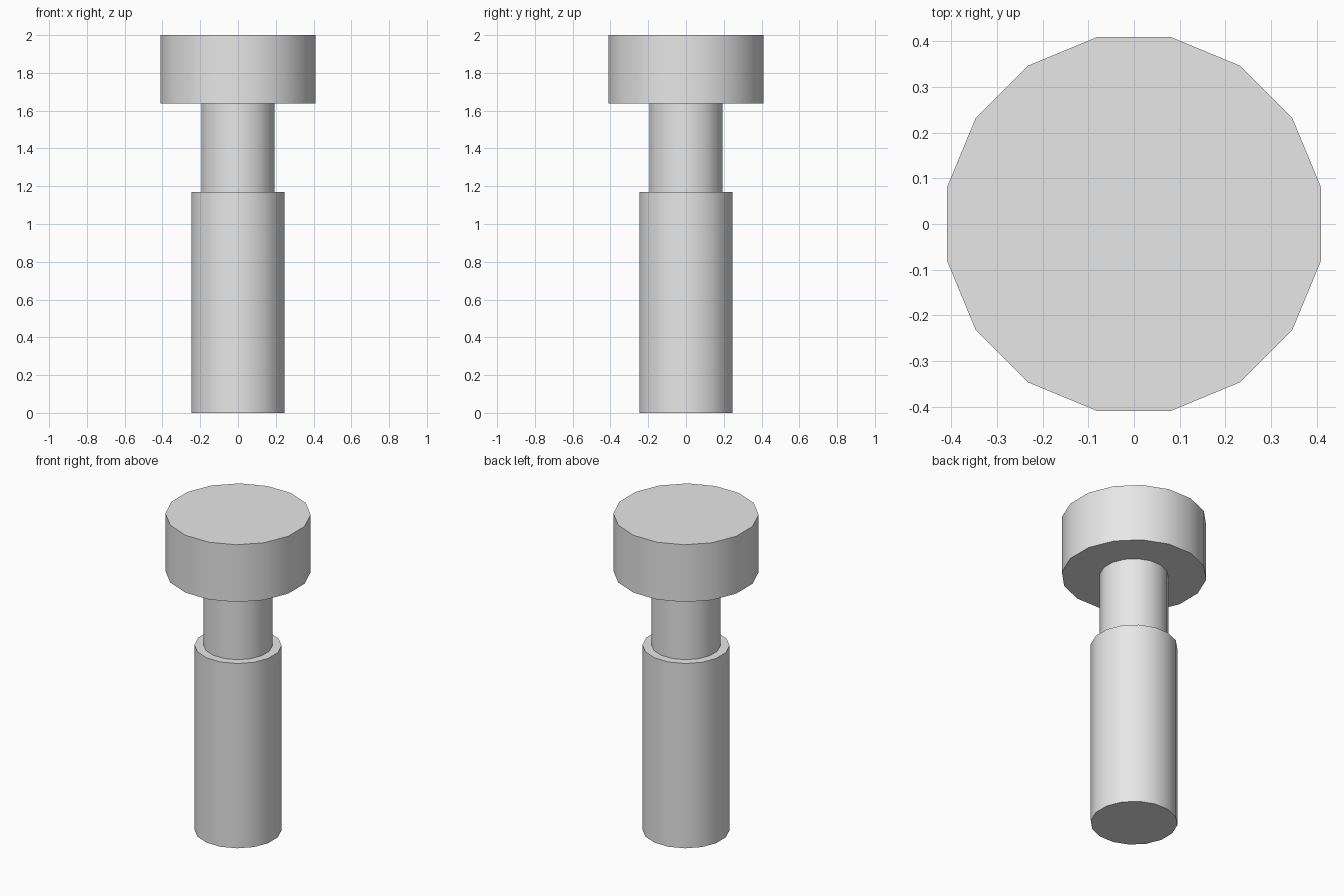
import bpy
import math

cube = bpy.data.objects.get("Cube")
if cube:
    bpy.data.objects.remove(cube, do_unlink=True)

SIDES = 16

# Plain grey material
grey = bpy.data.materials.new("light_grey")
grey.use_nodes = True
colour = (0.8, 0.8, 0.8, 1.0)
grey.diffuse_color = colour
grey.node_tree.nodes["Principled BSDF"].inputs["Base Color"].default_value = colour


def drum(name, apothem, bottom, top):
    """Upright 16-sided cylinder with flat sides facing the axes."""
    bpy.ops.mesh.primitive_cylinder_add(
        vertices=SIDES,
        radius=apothem / math.cos(math.pi / SIDES),
        depth=top - bottom,
        location=(0, 0, (bottom + top) / 2),
        rotation=(0, 0, math.pi / SIDES),
    )
    obj = bpy.context.object
    obj.name = name
    obj.data.materials.append(grey)
    bpy.ops.object.transform_apply(location=False, rotation=True, scale=False)
    bpy.ops.object.shade_smooth_by_angle(angle=math.radians(30))
    return obj


# Thick lower shaft, narrow neck and wide flat head
drum("shaft", 0.245, 0.0, 1.17)
drum("neck", 0.194, 1.17, 1.637)
drum("head", 0.409, 1.637, 2.0)
